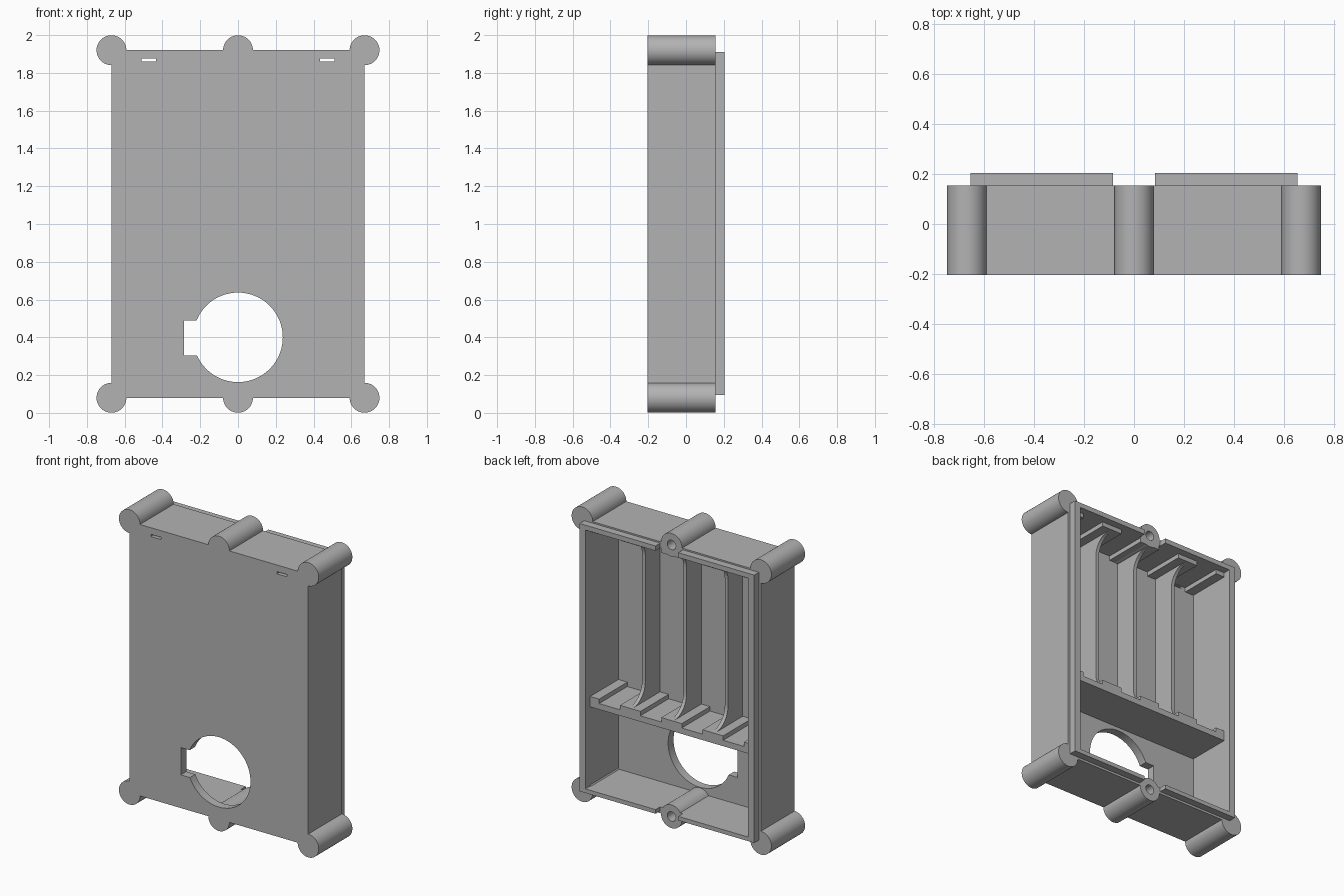
import bpy, bmesh, math
from mathutils import Vector

cube = bpy.data.objects.get("Cube")
if cube:
    bpy.data.objects.remove(cube, do_unlink=True)

grey = bpy.data.materials.new("light grey plastic")
grey.use_nodes = True
grey.diffuse_color = (0.45, 0.45, 0.45, 1)
grey.node_tree.nodes["Principled BSDF"].inputs["Base Color"].default_value = (0.45, 0.45, 0.45, 1)

# Main depths and heights
FRONT, RIM, LIP, FLOOR = -0.205, 0.155, 0.205, -0.147
LOW, HIGH = 0.08, 1.92
IN_X, IN_LOW, IN_HIGH = 0.61, 0.123, 1.877
SHELF = 0.70
RIB = 0.03


def finish(name, bm):
    bmesh.ops.recalc_face_normals(bm, faces=bm.faces[:])
    mesh = bpy.data.meshes.new(name)
    bm.to_mesh(mesh)
    bm.free()
    ob = bpy.data.objects.new(name, mesh)
    bpy.context.collection.objects.link(ob)
    mesh.materials.append(grey)
    return ob


def prism(name, points, start, depth):
    """Extrude a closed outline of 3D points along the depth vector."""
    bm = bmesh.new()
    face = bm.faces.new([bm.verts.new(Vector(p) + Vector(start)) for p in points])
    new = bmesh.ops.extrude_face_region(bm, geom=[face])["geom"]
    bmesh.ops.translate(bm, vec=depth, verts=[v for v in new if isinstance(v, bmesh.types.BMVert)])
    return finish(name, bm)


def box(name, x0, x1, y0, y1, z0, z1):
    outline = [(x0, 0, z0), (x1, 0, z0), (x1, 0, z1), (x0, 0, z1)]
    return prism(name, outline, (0, y0, 0), (0, y1 - y0, 0))


def rod(name, x, z, radius, y0, y1, sides=64):
    ring = [(x + radius * math.cos(math.tau * i / sides), 0,
             z + radius * math.sin(math.tau * i / sides)) for i in range(sides)]
    return prism(name, ring, (0, y0, 0), (0, y1 - y0, 0))


def combine(target, other, operation):
    mod = target.modifiers.new(operation, "BOOLEAN")
    mod.operation, mod.solver, mod.object = operation, "EXACT", other
    bpy.context.view_layer.objects.active = target
    bpy.ops.object.modifier_apply(modifier=mod.name)
    bpy.data.objects.remove(other, do_unlink=True)


# Open case with screw bosses around the edge
case = box("case", -0.67, 0.67, FRONT, RIM, LOW, HIGH)
combine(case, box("cavity", -IN_X, IN_X, FLOOR, 0.4, IN_LOW, IN_HIGH), "DIFFERENCE")
for z in (LOW, HIGH):
    for x in (-0.67, 0, 0.67):
        combine(case, rod("boss", x, z, 0.079, FRONT, RIM), "UNION")
    combine(case, rod("screw_hole", 0, z, 0.032, -0.1, 0.4, 32), "DIFFERENCE")

# Round opening with side notch, and two wire slots
combine(case, rod("opening", 0, 0.4, 0.237, -0.4, 0, 96), "DIFFERENCE")
combine(case, box("notch", -0.285, -0.1, -0.4, 0, 0.305, 0.49), "DIFFERENCE")
for side in (-1, 1):
    xs = sorted((side * 0.435, side * 0.51))
    combine(case, box("slot", *xs, -0.4, 0, 1.86, 1.875), "DIFFERENCE")

# Raised lip in two halves, broken at the middle bosses
for side, label in ((1, "left"), (-1, "right")):
    half = [(0.085, 0.095), (0.655, 0.095), (0.655, 1.91), (0.085, 1.91),
            (0.085, IN_HIGH), (IN_X, IN_HIGH), (IN_X, IN_LOW), (0.085, IN_LOW)]
    prism(label + "_lip", [(side * x, 0, z) for x, z in half], (0, RIM, 0), (0, LIP - RIM, 0))

# Shelf between the cell bay and the lower bay
box("shelf", -IN_X, IN_X, FLOOR, RIM, SHELF - 0.04, SHELF)

# Divider outline: shallow wall flaring out to the rim at both ends
EDGE, FLARE = 0.01, 0.13
z0, z1 = SHELF + RIB, IN_HIGH - RIB
arc = [math.radians(a) for a in range(0, 91, 10)]
lower = [(0, EDGE + FLARE * (1 - math.sin(a)), z0 + FLARE * (1 - math.cos(a))) for a in arc]
upper = [(0, y, z0 + z1 - z) for _, y, z in reversed(lower)]
outline = [(0, FLOOR, z0)] + lower + upper + [(0, FLOOR, z1)]
SPACING, THICK = 0.31, 0.024
for i in (-1, 0, 1):
    prism("divider", outline, (i * SPACING - THICK / 2, 0, 0), (THICK, 0, 0))

# Contact ribs under and over each divider and along the side walls
for i in range(-2, 3):
    left = max(i * SPACING - 0.077, -IN_X)
    right = min(i * SPACING + 0.077, IN_X)
    box("lower_rib", left, right, FLOOR, RIM, SHELF, SHELF + RIB)
    box("upper_rib", left, right, FLOOR, RIM, IN_HIGH - RIB, IN_HIGH)

# Smooth the round surfaces, keep edges crisp
bpy.ops.object.select_all(action="DESELECT")
case.select_set(True)
bpy.context.view_layer.objects.active = case
bpy.ops.object.shade_smooth_by_angle(angle=math.radians(30))
